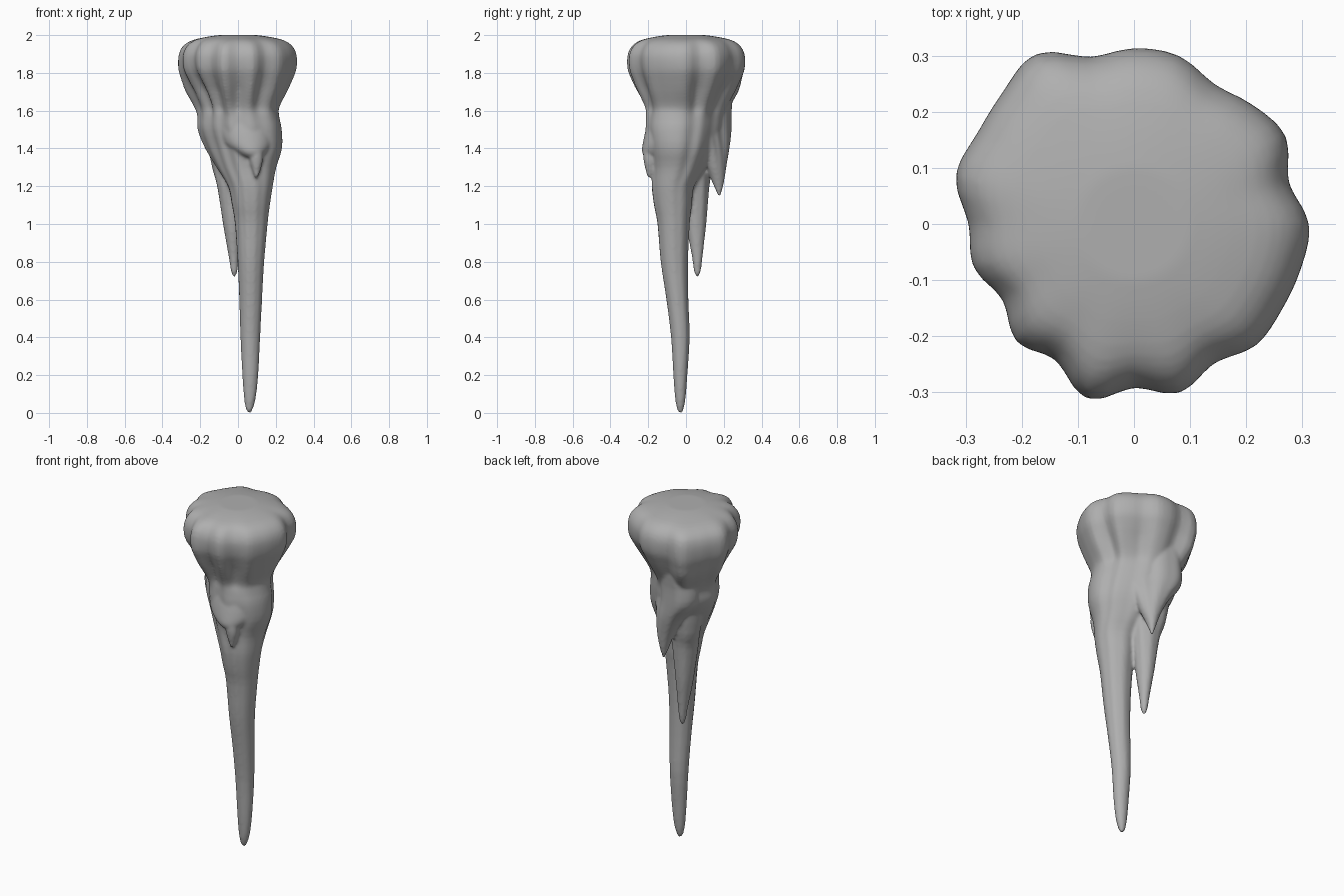
import bpy, bmesh, math
from mathutils import Vector

if "Cube" in bpy.data.objects:
    bpy.data.objects.remove(bpy.data.objects["Cube"])

# single stone colour
stone = bpy.data.materials.new("grey stone")
stone.use_nodes = True
GREY = (.43, .43, .43, 1)
stone.diffuse_color = GREY
stone.node_tree.nodes["Principled BSDF"].inputs["Base Color"].default_value = GREY

SIDES = 72
STEPS = 3

# knobbly outline of the head, counter-clockwise from +x
outline = [.312, .286, .312, .3, .288, .31, .313, .308, .347, .33, .322, .328,
           .295, .297, .271, .297, .28, .322, .292, .312, .287, .307, .305, .308]
mean = sum(outline) / len(outline)


def catmull(a, b, c, d, t):
    """Smooth interpolation between b and c."""
    return (b * 2 + (c - a) * t + (a * 2 - b * 5 + c * 4 - d) * t * t
            + (b * 3 - a - c * 3 + d) * t ** 3) / 2


def lobe(angle):
    """Relative outline radius at an angle."""
    f = angle / math.tau * len(outline)
    i = int(f)
    pick = [outline[(i + k) % len(outline)] for k in (-1, 0, 1, 2)]
    return catmull(*pick, f - i) / mean - 1


def smooth_rings(rings):
    """Refine the rings along their length."""
    rings = [Vector(r) for r in rings]
    fine = []
    for i in range(len(rings) - 1):
        a, d = rings[max(i - 1, 0)], rings[min(i + 2, len(rings) - 1)]
        for s in range(STEPS):
            fine.append(catmull(a, rings[i], rings[i + 1], d, s / STEPS))
    return fine + [rings[-1]]


def loft(name, rings):
    """Skin rings: z, centre x, centre y, radius x, radius y, lobe strength, diagonal stretch."""
    bm = bmesh.new()
    loops = []
    for z, cx, cy, rx, ry, k, skew in smooth_rings(rings):
        loop = []
        for s in range(SIDES):
            a = math.tau * s / SIDES
            r = 1 + k * lobe(a) - skew * math.sin(a * 2)
            loop.append(bm.verts.new((cx + rx * r * math.cos(a),
                                      cy + ry * r * math.sin(a), z)))
        loops.append(loop)
    for upper, lower in zip(loops, loops[1:]):
        for s in range(SIDES):
            n = (s + 1) % SIDES
            bm.faces.new((upper[s], lower[s], lower[n], upper[n]))
    bm.faces.new(loops[0])
    bm.faces.new(loops[-1][::-1])
    bmesh.ops.recalc_face_normals(bm, faces=bm.faces)
    mesh = bpy.data.meshes.new(name)
    bm.to_mesh(mesh)
    bm.free()
    mesh.materials.append(stone)
    obj = bpy.data.objects.new(name, mesh)
    bpy.context.collection.objects.link(obj)
    return obj


# fluted head running down into the long main spike
head = [(z, 0, 0, r, r, k, skew) for z, r, k, skew in (
    (2, .1, 0, 0), (1.99, .17, .2, 0), (1.972, .24, .7, 0), (1.94, .283, 1, 0),
    (1.89, .304, 1, 0), (1.82, .301, 1.2, 0), (1.76, .277, 1.5, .02),
    (1.7, .248, 1.8, .05), (1.62, .21, 1.4, .09))]
spike = [
    (1.57, .005, -.005, .206, .2, .7, .11),
    (1.5, .012, -.01, .212, .197, .6, .12),
    (1.4, .032, -.02, .195, .175, .6, .1),
    (1.3, .045, -.04, .155, .143, .5, .05),
    (1.2, .065, -.07, .118, .112, .4, 0),
    (1.1, .068, -.07, .1, .1, .4, 0),
    (1, .07, -.066, .086, .085, .4, 0),
    (.8, .068, -.062, .07, .072, .4, 0),
    (.6, .067, -.046, .06, .058, .4, 0),
    (.4, .065, -.03, .052, .049, .3, 0),
    (.2, .065, -.03, .042, .037, .2, 0),
    (.08, .063, -.03, .031, .028, 0, 0),
    (.02, .06, -.03, .018, .017, 0, 0),
    (0, .06, -.03, .006, .006, 0, 0)]
parts = [loft("head_and_main_spike", head + spike)]

# second spike behind the main one
parts.append(loft("rear_spike", [
    (1.5, -.04, .05, .13, .11, .5, .1),
    (1.3, -.035, .06, .098, .08, .5, .1),
    (1.2, -.035, .053, .075, .07, .5, 0),
    (1, -.03, .054, .049, .053, .3, 0),
    (.9, -.026, .057, .036, .039, 0, 0),
    (.82, -.022, .06, .026, .027, 0, 0),
    (.75, -.02, .06, .017, .018, 0, 0),
    (.72, -.02, .06, .006, .006, 0, 0)]))

# curtain flowing down from the back of the head to a pointed tip
parts.append(loft("rear_curtain", [
    (1.85, -.01, .1, .11, .11, .5, .1),
    (1.72, -.015, .11, .13, .125, .6, .2),
    (1.6, -.02, .115, .14, .112, .6, .25),
    (1.5, -.02, .12, .135, .107, .6, .25),
    (1.4, .005, .145, .09, .078, .5, .2),
    (1.3, .018, .16, .055, .052, .3, .1),
    (1.22, .02, .17, .028, .031, 0, 0),
    (1.15, .022, .177, .007, .007, 0, 0)]))

# broad fold and small drip on the front
parts.append(loft("front_fold", [
    (1.6, .03, -.08, .12, .1, 0, 0),
    (1.52, .04, -.095, .14, .113, 0, 0),
    (1.43, .055, -.112, .13, .116, 0, 0),
    (1.38, .07, -.125, .09, .108, 0, 0),
    (1.355, .075, -.13, .055, .085, 0, 0)]))
parts.append(loft("front_drip", [
    (1.39, .095, -.19, .036, .036, 0, 0),
    (1.34, .097, -.193, .035, .032, 0, 0),
    (1.29, .098, -.192, .023, .023, 0, 0),
    (1.245, .098, -.195, .008, .008, 0, 0)]))

# fuse the parts into one worn stone surface
bpy.ops.object.select_all(action="DESELECT")
for part in parts:
    part.select_set(True)
bpy.context.view_layer.objects.active = parts[0]
bpy.ops.object.join()
stalactite = parts[0]
stalactite.name = "stalactite"
fuse = stalactite.modifiers.new("fuse", "REMESH")
fuse.mode = "VOXEL"
fuse.voxel_size = .009
fuse.use_smooth_shade = True
wear = stalactite.modifiers.new("wear", "SMOOTH")
wear.factor = .5
wear.iterations = 4
